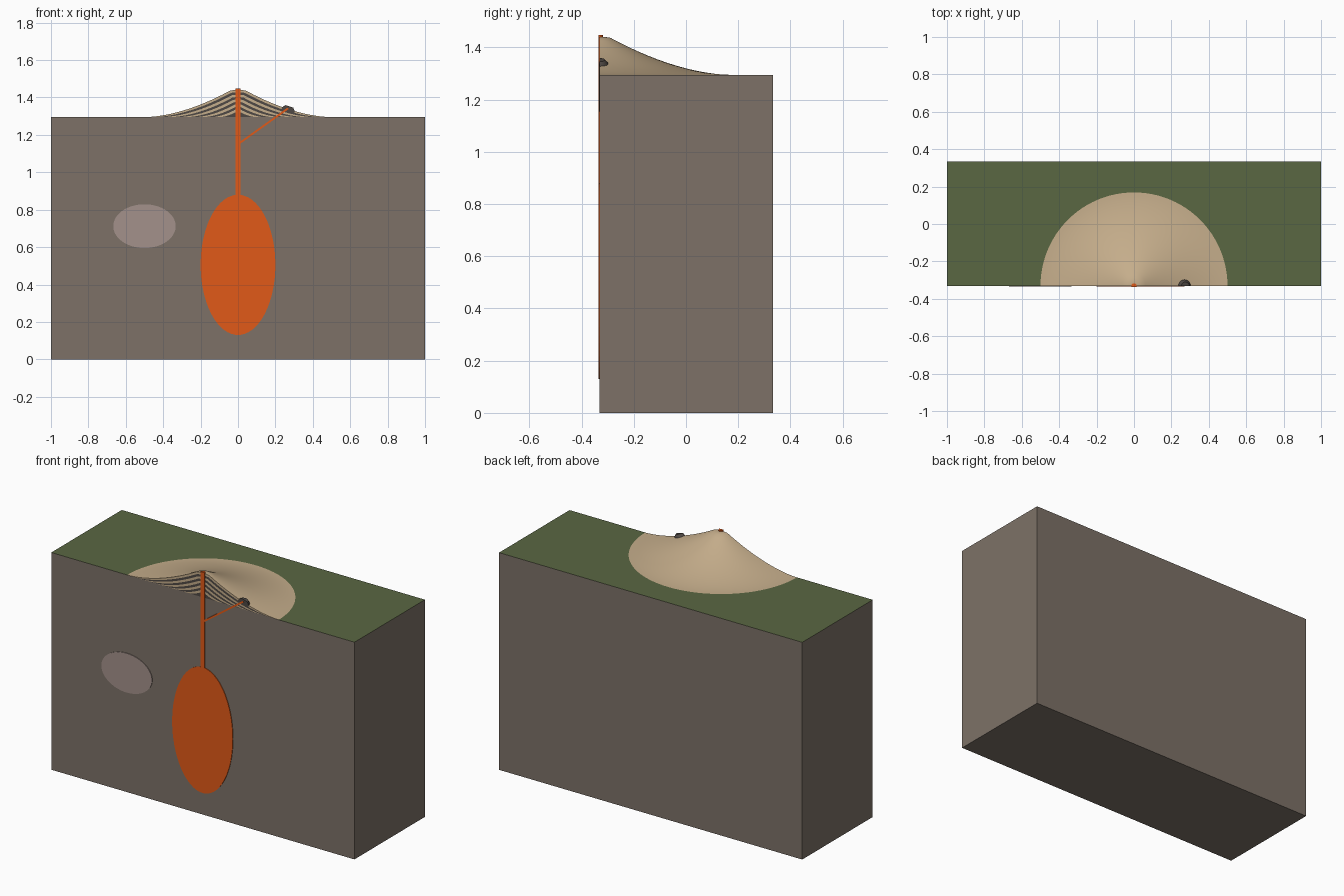
import bpy, bmesh, math
from mathutils import Matrix, Vector

if "Cube" in bpy.data.objects:
    bpy.data.objects.remove(bpy.data.objects["Cube"])

FRONT, BACK, GROUND = -0.331, 0.333, 1.295


def material(name, rgb):
    m = bpy.data.materials.new(name)
    m.diffuse_color = [(c / 255) ** 2.2 for c in rgb] + [1]
    m.use_nodes = True
    m.node_tree.nodes["Principled BSDF"].inputs["Base Color"].default_value = m.diffuse_color
    return m


ROCK = material("rock", (124, 113, 103))
GRASS = material("grass", (90, 103, 68))
ASH = material("ash", (196, 172, 138))
LAVA = material("old_lava", (80, 74, 70))
MAGMA = material("magma", (224, 90, 30))
PLUTON = material("pluton", (162, 144, 138))


def finish(name, bm, *mats, smooth=False):
    bmesh.ops.recalc_face_normals(bm, faces=bm.faces)
    me = bpy.data.meshes.new(name)
    bm.to_mesh(me)
    bm.free()
    ob = bpy.data.objects.new(name, me)
    bpy.context.collection.objects.link(ob)
    for m in mats:
        me.materials.append(m)
    if smooth:
        bpy.ops.object.select_all(action='DESELECT')
        ob.select_set(True)
        bpy.context.view_layer.objects.active = ob
        bpy.ops.object.shade_smooth_by_angle(angle=math.radians(30))
    return ob


def half_lathe(name, section, mat, steps=48):
    """Sweep a closed (r, z) section half a turn behind the cut face."""
    bm = bmesh.new()
    start = bm.faces.new([bm.verts.new((r, 0, z)) for r, z in section])
    rings = []
    for k in range(steps + 1):
        a = math.pi * k / steps
        rings.append(list(start.verts) if k == 0 else
                     [bm.verts.new((r * math.cos(a), r * math.sin(a), z)) for r, z in section])
    n = len(section)
    for a, b in zip(rings, rings[1:]):
        for i in range(n):
            j = (i + 1) % n
            bm.faces.new((a[i], a[j], b[j], b[i]))
    bm.faces.new(rings[-1])
    bmesh.ops.remove_doubles(bm, verts=bm.verts, dist=1e-6)
    return finish(name, bm, mat, smooth=True)


def inlay(name, outline, mat, proud=0.004):
    """Thin slab of an (x, z) outline standing just proud of the cut face."""
    bm = bmesh.new()
    f = bm.faces.new([bm.verts.new((x, FRONT - proud, z)) for x, z in outline])
    new = bmesh.ops.extrude_face_region(bm, geom=[f])['geom']
    bmesh.ops.translate(bm, vec=(0, proud + 0.002, 0),
                        verts=[v for v in new if isinstance(v, bmesh.types.BMVert)])
    if f.is_valid is False or len([g for g in bm.faces if abs(g.normal.y) > .9]) < 2:
        bm.faces.new([v for v in bm.verts if v.co.y < FRONT])
    return finish(name, bm, mat)


def ellipse(cx, cz, rx, rz, n=64):
    return [(cx + rx * math.cos(math.tau * k / n), cz + rz * math.sin(math.tau * k / n))
            for k in range(n)]


# Crust block with grassy top
bm = bmesh.new()
bmesh.ops.create_cube(bm, size=1)
for v in bm.verts:
    v.co = ((v.co.x * 2), FRONT if v.co.y < 0 else BACK, GROUND if v.co.z > 0 else 0)
bm.normal_update()
for f in bm.faces:
    f.material_index = int(f.normal.z > 0.9)
finish("crust_block", bm, ROCK, GRASS)


# Volcano: nested half-cone layers, alternating lava and ash
def slope(s, n=24):
    pts = []
    for k in range(n + 1):
        t = k / n
        pts.append((0.5 * s * t, s * min(0.165 * (1 - t) ** 1.75, 0.145)))
    return pts


COUNT = 10
sizes = [0.2 + 0.8 * i / (COUNT - 1) for i in range(COUNT)]
for i, s in enumerate(sizes):
    section = slope(s)
    section += slope(sizes[i - 1])[::-1] if i else [(0, 0)]
    ob = half_lathe(f"cone_layer_{i + 1}", section, LAVA if i % 2 == 0 else ASH)
    ob.location = (0, FRONT, GROUND)

# Magma chamber, side intrusion and feeder dyke on the cut face
inlay("magma_chamber", ellipse(0, 0.505, 0.2, 0.375), MAGMA)
inlay("cooled_pluton", ellipse(-0.5, 0.712, 0.167, 0.117), PLUTON)
a, b = Vector((0.0, 1.15)), Vector((0.268, 1.342))
off = (b - a).orthogonal().normalized() * 0.005
inlay("side_dyke", [tuple(p) for p in (a + off, b + off, b - off, a - off)], MAGMA, 0.003)

# Main conduit: cut face strip plus a rounded back showing at the summit
inlay("conduit", [(-.014, .86), (.014, .86), (.014, 1.447), (-.014, 1.447)], MAGMA, 0.0045)
plug = half_lathe("conduit_plug", [(0, 1.3), (0.014, 1.3), (0.014, 1.447), (0, 1.447)], MAGMA, 12)
plug.location.y = FRONT

# Small parasitic vent tilted to the slope
vent = half_lathe("side_vent", [(0, -0.012), (0.036, -0.012), (0.034, 0.0), (0.022, 0.015), (0, 0.015)],
                  LAVA, 16)
vent.location = (0.27, FRONT - 0.001, 1.338)
vent.rotation_euler.y = math.radians(18)
